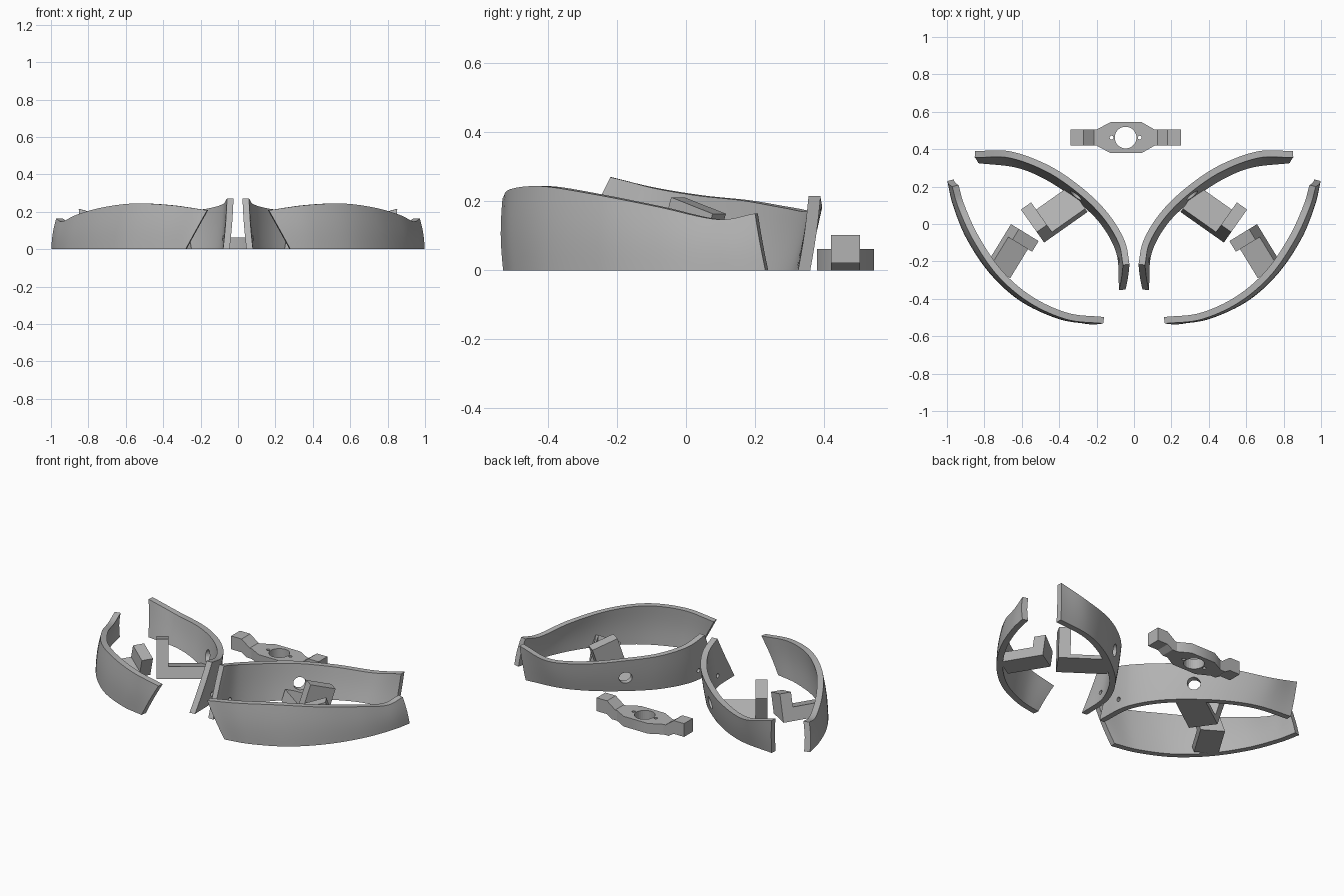
import bpy, bmesh, math
from mathutils import Vector, Matrix

if "Cube" in bpy.data.objects:
    bpy.data.objects.remove(bpy.data.objects["Cube"])

grey = bpy.data.materials.new("plain_grey")
grey.diffuse_color = (0.45, 0.45, 0.45, 1)
grey.use_nodes = True
grey.node_tree.nodes["Principled BSDF"].inputs["Base Color"].default_value = grey.diffuse_color


def finish(bm, name, smooth=False):
    bmesh.ops.recalc_face_normals(bm, faces=bm.faces)
    me = bpy.data.meshes.new(name)
    bm.to_mesh(me)
    bm.free()
    ob = bpy.data.objects.new(name, me)
    bpy.context.collection.objects.link(ob)
    me.materials.append(grey)
    if smooth:
        bpy.ops.object.select_all(action='DESELECT')
        ob.select_set(True)
        bpy.context.view_layer.objects.active = ob
        bpy.ops.object.shade_smooth_by_angle(angle=math.radians(35))
    return ob


def drill(ob, centre, axis, radius, depth):
    """Cut a round hole through an object."""
    bm = bmesh.new()
    rot = Vector(axis).to_track_quat('Z', 'Y').to_matrix().to_4x4()
    bmesh.ops.create_cone(bm, cap_ends=True, segments=32, radius1=radius, radius2=radius,
                          depth=depth, matrix=Matrix.Translation(centre) @ rot)
    cutter = finish(bm, "hole_cutter")
    cutter.hide_render = True
    cutter.hide_set(True)
    mod = ob.modifiers.new("hole", 'BOOLEAN')
    mod.object, mod.operation, mod.solver = cutter, 'DIFFERENCE', 'EXACT'


def spline(pts, steps):
    """Catmull-Rom curve through the points."""
    p = [Vector(q) for q in pts]
    p = [2 * p[0] - p[1]] + p + [2 * p[-1] - p[-2]]
    out = []
    n = len(p) - 3
    for k in range(steps + 1):
        f = k / steps * n
        i = min(int(f), n - 1)
        t = f - i
        a, b, c, d = p[i:i + 4]
        out.append(0.5 * (2 * b + (c - a) * t + (2 * a - 5 * b + 4 * c - d) * t * t
                          + (3 * b - a - 3 * c + d) * t ** 3))
    return out


def band(name, bottom, top, side, inward, thick=0.035, bulge=0.006, steps=48, levels=6):
    """Curved wall lofted between a floor path and a rim path, then thickened."""
    lo = spline([(x, y, 0) for x, y in bottom], steps)
    hi = spline(top, steps)
    rings = []
    bm = bmesh.new()
    for k in range(steps + 1):
        a, b = max(k - 1, 0), min(k + 1, steps)
        tan = (lo[b] - lo[a]).normalized() + (hi[b] - hi[a]).normalized()
        nrm = Vector((-tan.y, tan.x, 0)).normalized() * inward
        outer, inner = [], []
        for j in range(levels + 1):
            t = j / levels
            q = lo[k].lerp(hi[k], t) - nrm * bulge * math.sin(math.pi * t)
            outer.append(q)
            inner.append(q + nrm * thick)
        ring = outer + inner[::-1]
        rings.append([bm.verts.new((v.x * side, v.y, v.z)) for v in ring])
    m = len(rings[0])
    for r, s in zip(rings, rings[1:]):
        for j in range(m):
            bm.faces.new((r[j], r[(j + 1) % m], s[(j + 1) % m], s[j]))
    for r in (rings[0], rings[-1]):
        for j in range(levels):
            bm.faces.new((r[j], r[j + 1], r[m - 2 - j], r[m - 1 - j]))
    return finish(bm, name, True)


def prism(name, profile, frame):
    """Extrude a profile of (a, b) from c0 to c1; frame maps (a, b, c) to a point."""
    bm = bmesh.new()
    ends = [[bm.verts.new(frame(a, b, c)) for a, b in profile] for c in (0, 1)]
    bm.faces.new(ends[0])
    bm.faces.new(ends[1][::-1])
    n = len(profile)
    for i in range(n):
        j = (i + 1) % n
        bm.faces.new((ends[0][i], ends[0][j], ends[1][j], ends[1][i]))
    return bm


def bracket(name, corner, u, w, width, length, slab, side, tilt=math.radians(18)):
    """Tilted L bracket: post at the free end, slab to the wall, cut flat on the floor."""
    c, s = math.cos(tilt), math.sin(tilt)
    p, u = Vector(corner), Vector((u[0], u[1], 0))
    v = Vector((w[0] * c, w[1] * c, -s)) * width
    down = Vector((-w[0] * s, -w[1] * s, -c))

    def frame(a, b, t):
        q = p + u * a + down * b + v * t
        return (q.x * side, q.y, q.z)
    post = 0.067
    bm = prism(name, [(0, 0), (post, 0), (post, slab), (length, slab),
                      (length, 0.35), (0, 0.35)], frame)
    cut = bmesh.ops.bisect_plane(bm, geom=bm.verts[:] + bm.edges[:] + bm.faces[:],
                                 plane_co=(0, 0, 0), plane_no=(0, 0, -1), clear_outer=True)
    bmesh.ops.contextual_create(bm, geom=[e for e in cut['geom_cut']
                                          if isinstance(e, bmesh.types.BMEdge)])
    return finish(bm, name)


outer_floor = [(.28, -.53), (.43, -.497), (.617, -.406), (.778, -.256),
               (.90, -.07), (.97, .107), (.998, .23)]
outer_rim = [(.165, -.532, .208), (.36, -.51, .235), (.56, -.42, .244), (.73, -.275, .222),
             (.86, -.085, .185), (.94, .09, .148), (.972, .2, .165)]
inner_floor = [(.045, -.35), (.06, -.15), (.15, .02), (.29, .155),
               (.45, .265), (.62, .335), (.83, .36)]
inner_rim = [(.024, -.215, .27), (.05, -.09, .24), (.136, .053, .217), (.27, .187, .203),
             (.45, .31, .182), (.66, .388, .172), (.85, .39, .215)]

for side, tag in ((1, "right"), (-1, "left")):
    # curved walls
    band("outer_band_" + tag, outer_floor, outer_rim, side, 1)
    wall = band("inner_band_" + tag, inner_floor, inner_rim, side, -1, bulge=0.003)
    drill(wall, (.285 * side, .175, .09), (.76 * side, -.65, 0), .036, .2)
    drill(wall, (.065 * side, -.19, .06), (side, -.15, 0), .013, .15)
    # brackets standing inside the walls
    bracket("inner_bracket_" + tag, (.52, -.043, .212), (-.815, .574), (.574, .815),
            .155, .285, .152, side)
    bracket("outer_bracket_" + tag, (.615, -.027, .155), (.52, -.85), (-.85, -.52),
            .13, .25, .085, side)

# loose clip: eight-sided plate with holes
CX, CY = -.045, .462
octagon = [(-.08, -.083), (.085, -.083), (.157, -.042), (.157, .042),
           (.085, .083), (-.08, .083), (-.157, .042), (-.157, -.042)]
bm = prism("clip_plate", octagon, lambda a, b, t: (CX + a, CY + b, .062 * t))
plate = finish(bm, "clip_plate", True)
drill(plate, (CX, CY, .03), (0, 0, 1), .058, .2)
for sx in (1, -1):
    drill(plate, (CX + sx * .075, CY, .03), (0, 0, 1), .01, .2)

# stepped clip arms
arm = [(.156, 0), (.19, 0), (.225, .022), (.295, .022), (.295, .103),
       (.225, .103), (.17, .062), (.156, .062)]
for sx, tag in ((1, "right"), (-1, "left")):
    bm = prism("clip_arm", arm, lambda a, b, t: (CX + sx * a, CY - .042 + .084 * t, b))
    finish(bm, "clip_arm_" + tag)
